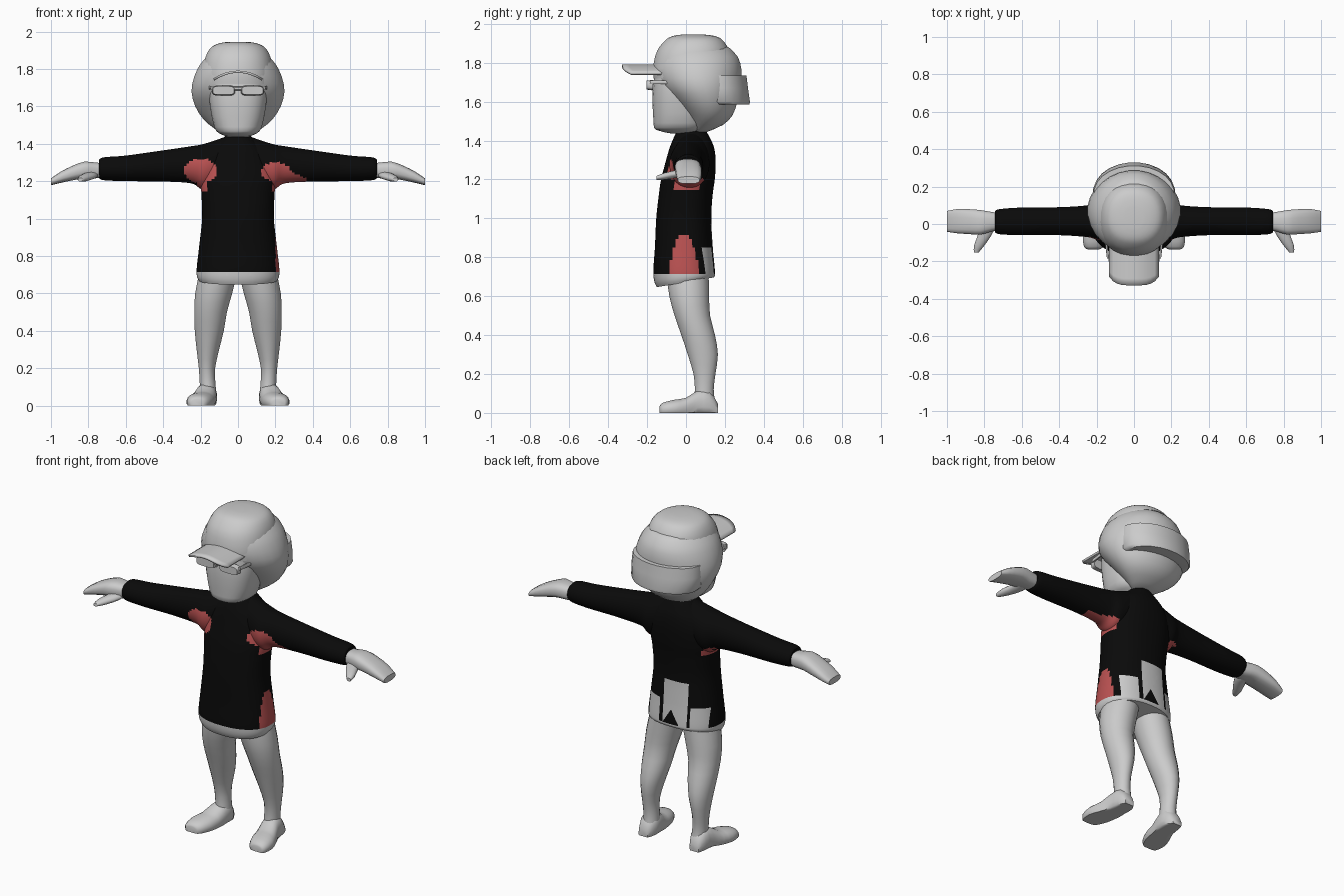
import bpy, bmesh, math

if "Cube" in bpy.data.objects:
    bpy.data.objects.remove(bpy.data.objects["Cube"])


def material(name, rgb):
    m = bpy.data.materials.new(name)
    m.diffuse_color = (*rgb, 1)
    m.use_nodes = True
    m.node_tree.nodes["Principled BSDF"].inputs["Base Color"].default_value = m.diffuse_color
    return m


GREY = material("light grey", (0.6, 0.6, 0.6))
BLACK = material("black", (0.003, 0.003, 0.003))
RED = material("faded red", (0.5, 0.085, 0.085))


def finish(bm, name, mats, rule=None, angle=50):
    bmesh.ops.recalc_face_normals(bm, faces=bm.faces[:])
    if rule:
        for f in bm.faces:
            f.material_index = rule(*f.calc_center_median())
    me = bpy.data.meshes.new(name)
    bm.to_mesh(me)
    bm.free()
    for m in mats:
        me.materials.append(m)
    ob = bpy.data.objects.new(name, me)
    bpy.context.collection.objects.link(ob)
    bpy.ops.object.select_all(action='DESELECT')
    ob.select_set(True)
    bpy.context.view_layer.objects.active = ob
    bpy.ops.object.shade_smooth_by_angle(angle=math.radians(angle))
    return ob


def resample(st, n):
    """Catmull-Rom interpolation, n steps between neighbouring stations."""
    out = []
    for i in range(len(st) - 1):
        quad = [st[max(i - 1, 0)], st[i], st[i + 1], st[min(i + 2, len(st) - 1)]]
        for k in range(n):
            t = k / n
            out.append([0.5 * (2 * b + (c - a) * t + (2 * a - 5 * b + 4 * c - d) * t * t
                               + (3 * b - a - 3 * c + d) * t ** 3) for a, b, c, d in zip(*quad)])
    return out + [list(st[-1])]


def loft(name, axis, stations, mats=(GREY,), segs=20, steps=2, power=2.0, side=1,
         rule=None, warp=None, cuts=()):
    """Stations: position on axis, then min/max on each of the other two axes."""
    bm = bmesh.new()
    rings = []
    for t, a0, a1, b0, b1 in resample(stations, steps):
        ring = []
        for k in range(segs):
            w = 2 * math.pi * (k + 0.5) / segs
            c, s = math.cos(w), math.sin(w)
            a = (a0 + a1) / 2 + (a1 - a0) / 2 * math.copysign(abs(c) ** (2 / power), c)
            b = (b0 + b1) / 2 + (b1 - b0) / 2 * math.copysign(abs(s) ** (2 / power), s)
            p = {'x': (t, a, b), 'y': (a, t, b), 'z': (a, b, t)}[axis]
            if warp:
                p = warp(*p)
            ring.append(bm.verts.new((p[0] * side, p[1], p[2])))
        rings.append(ring)
    for r, q in zip(rings, rings[1:]):
        for k in range(segs):
            j = (k + 1) % segs
            bm.faces.new((r[k], r[j], q[j], q[k]))
    bm.faces.new(rings[0])
    bm.faces.new(rings[-1])
    for co, no in cuts:
        bmesh.ops.bisect_plane(bm, geom=bm.verts[:] + bm.edges[:] + bm.faces[:],
                               dist=1e-5, plane_co=co, plane_no=no)
    return finish(bm, name, mats, rule)


# Colour rules for the shirt: 0 black, 1 red, 2 grey
def armpit(x, y, z):
    if y > 0.09 or (y > -0.02 and z > 1.205):
        return False
    u = abs(x)
    if x < 0:
        return ((u - .2) / .087) ** 2 + ((z - 1.255) / .066) ** 2 < 1 or (.165 < u < .22 and 1.14 < z < 1.25)
    return (((u - .2) / .08) ** 2 + ((z - 1.25) / .05) ** 2 < 1
            or (.2 < u < .36 and z < 1.295 - (u - .2) * .5)
            or (.18 < u < .22 and 1.15 < z < 1.25))


def shirt_rule(x, y, z):
    if z < .715:
        return 2
    if y > .05:
        if -.1 < x < .055 and z < .97 and abs(x) > .05 * (.8 - z) / .08:
            return 2
        if (.08 < x < .175 and z < .85) or (-.2 < x < -.115 and z < .83):
            return 2
    return 1 if armpit(x, y, z) else 0


def hem_slope(x, y, z):
    return (x, y, z + 0.17 * y * max(0, min(1, (.715 - z) / .04)))


# Shirt with hem and torn back patches
cuts = [((v, 0, 0), (1, 0, 0)) for v in (.175, .08, .055, -.1, -.115, -.2)]
cuts += [((0, 0, v), (0, 0, 1)) for v in (.715, .83, .85, .97)]
cuts += [((0, 0, .8), (.08, 0, s * .05)) for s in (1, -1)]
loft("shirt_body", 'z', [
    (.672, -.21, .21, -.15, .145), (.715, -.222, .222, -.168, .15), (.85, -.208, .208, -.16, .138),
    (1.0, -.192, .192, -.153, .13), (1.12, -.195, .195, -.14, .137), (1.2, -.2, .2, -.128, .148),
    (1.29, -.185, .185, -.105, .153), (1.36, -.15, .15, -.085, .145), (1.41, -.1, .1, -.065, .125),
    (1.455, -.055, .055, -.045, .1)],
    mats=(BLACK, RED, GREY), segs=64, steps=7, power=2.3, rule=shirt_rule, warp=hem_slope, cuts=cuts)

for side, tag in ((1, "left"), (-1, "right")):
    # Sleeve
    loft(tag + "_sleeve", 'x', [
        (.06, -.06, .12, 1.2, 1.44), (.18, -.085, .12, 1.155, 1.4), (.25, -.07, .1, 1.188, 1.387),
        (.4, -.06, .09, 1.198, 1.365), (.6, -.06, .088, 1.2, 1.337), (.715, -.055, .08, 1.205, 1.328),
        (.742, -.045, .07, 1.215, 1.315)],
        mats=(BLACK, RED), segs=48, steps=10, side=side, rule=lambda x, y, z: int(armpit(x, y, z)))
    # Mitten-shaped hand and thumb
    loft(tag + "_hand", 'x', [
        (.7, -.03, .055, 1.225, 1.295), (.76, -.04, .065, 1.215, 1.3), (.82, -.058, .075, 1.215, 1.305),
        (.88, -.055, .08, 1.205, 1.285), (.95, -.05, .08, 1.19, 1.25), (1.0, -.042, .07, 1.178, 1.215)],
        segs=16, power=2.8, side=side)
    loft(tag + "_thumb", 'y', [
        (-.152, .83, .857, 1.198, 1.218), (-.11, .795, .855, 1.198, 1.235),
        (-.04, .75, .83, 1.21, 1.25), (.01, .75, .83, 1.22, 1.26)], segs=12, side=side)
    # Leg and shoe
    loft(tag + "_leg", 'z', [
        (.06, .115, .205, .04, .15), (.12, .12, .205, .045, .143), (.2, .122, .21, .038, .152),
        (.3, .1, .222, .008, .165), (.4, .075, .232, -.025, .15), (.5, .058, .235, -.06, .125),
        (.6, .03, .23, -.087, .12), (.7, .005, .21, -.1, .118)], segs=20, side=side)
    loft(tag + "_foot", 'y', [
        (-.135, .185, .25, -.01, .035), (-.12, .16, .268, -.02, .052), (-.06, .132, .275, -.03, .068),
        (0, .122, .255, -.03, .078), (.06, .114, .23, -.03, .115), (.12, .114, .22, -.03, .115),
        (.165, .14, .2, -.02, .045)],
        segs=20, power=2.3, side=side, warp=lambda x, y, z: (x, y, max(0, z)))

# Face with covered chin
loft("face", 'z', [
    (1.435, -.05, .05, -.07, .05), (1.455, -.1, .1, -.155, .08), (1.49, -.128, .128, -.167, .1),
    (1.6, -.15, .15, -.173, .1), (1.68, -.155, .155, -.17, .1), (1.76, -.15, .15, -.16, .1)],
    segs=28, power=2.4)
# Full hair behind the face, with a rear flap
loft("hair", 'z', [
    (1.445, -.06, .06, .03, .11), (1.48, -.125, .125, .02, .19), (1.53, -.185, .185, -.01, .24),
    (1.6, -.23, .23, -.07, .265), (1.68, -.25, .25, -.14, .283), (1.76, -.235, .235, -.165, .287),
    (1.83, -.2, .2, -.155, .268), (1.88, -.15, .15, -.12, .22)], segs=28, steps=2)
loft("hair_flap", 'z', [
    (1.585, -.2, .2, .05, .328), (1.6, -.215, .215, .03, .33), (1.67, -.22, .22, .02, .32),
    (1.735, -.215, .215, .02, .312)], segs=24, steps=1)
# Cap crown
loft("cap_crown", 'z', [
    (1.72, -.19, .19, -.168, .2), (1.78, -.19, .19, -.17, .22), (1.86, -.176, .176, -.15, .222),
    (1.915, -.145, .145, -.108, .19), (1.937, -.1, .1, -.07, .15), (1.945, -.05, .05, -.02, .09)],
    segs=28, steps=3, power=2.2)

# Curved cap brim
bm = bmesh.new()
grid = []
for i in range(13):
    x = -.13 + .26 * i / 12
    front = -.328 + .045 * abs(x / .13) ** 4
    grid.append([bm.verts.new((x, -.11 + (front + .11) * j / 6, 1.785 - .042 * (x / .13) ** 2))
                 for j in range(7)])
for r, q in zip(grid, grid[1:]):
    for j in range(6):
        bm.faces.new((r[j], r[j + 1], q[j + 1], q[j]))
brim = finish(bm, "cap_brim", (GREY,))
solid = brim.modifiers.new("thickness", 'SOLIDIFY')
solid.thickness = .012
solid.offset = 0

# Glasses: two lenses, bridge and temples
for side, tag in ((1, "left"), (-1, "right")):
    loft(tag + "_lens", 'y', [(-.203, .02, .135, 1.662, 1.708), (-.17, .015, .14, 1.657, 1.712)],
         segs=16, steps=1, power=4, side=side)
    loft(tag + "_temple", 'y', [(-.185, .132, .145, 1.69, 1.71), (0, .155, .168, 1.69, 1.71)],
         segs=8, steps=1, power=4, side=side)
loft("glasses_bridge", 'x', [(-.03, -.2, -.165, 1.685, 1.706), (.03, -.2, -.165, 1.685, 1.706)],
     segs=8, steps=1, power=4)
